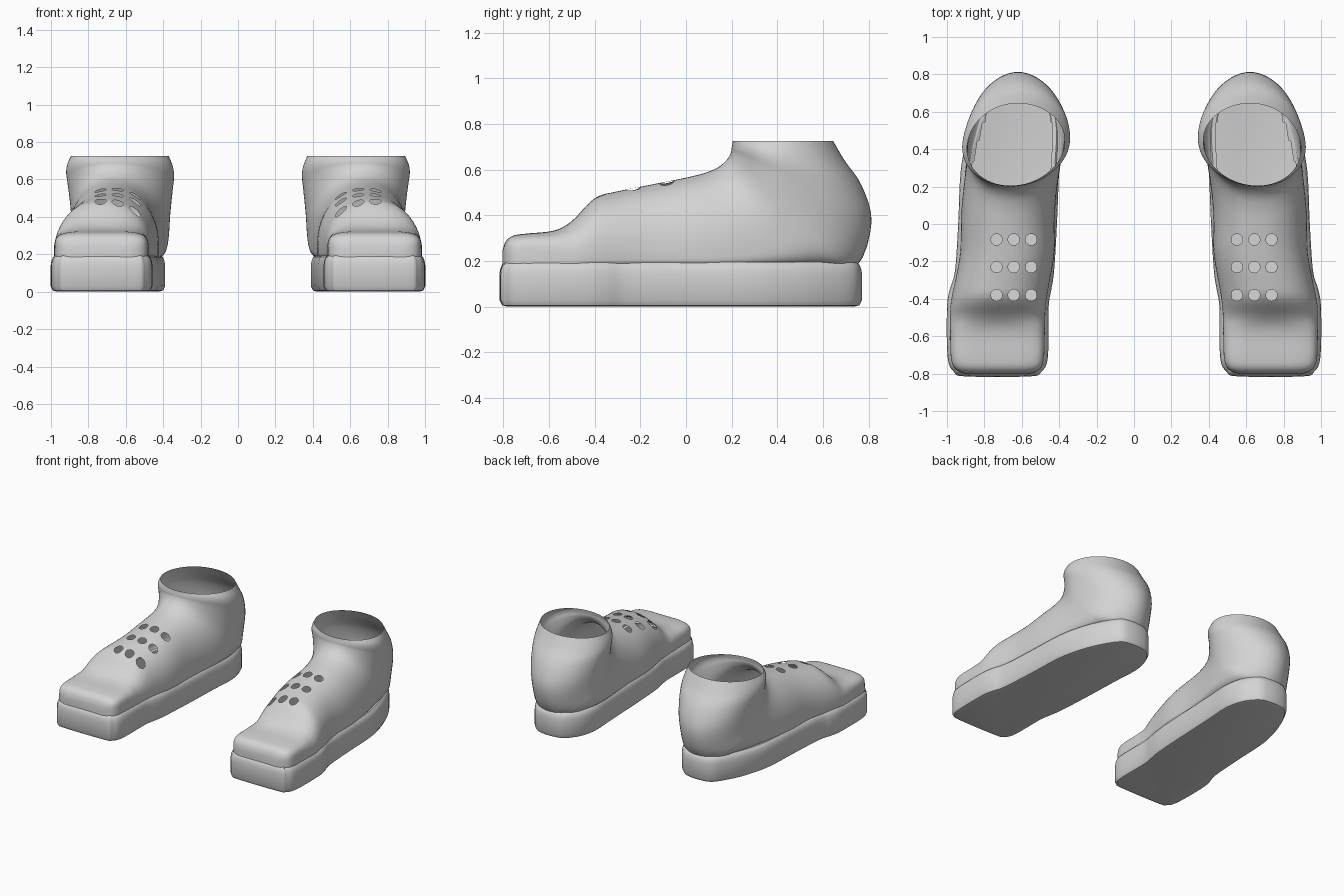
import bpy, bmesh, math
from mathutils import Vector

if "Cube" in bpy.data.objects:
    bpy.data.objects.remove(bpy.data.objects["Cube"], do_unlink=True)

grey = bpy.data.materials.new("plain_grey")
grey.use_nodes = True
tone = (0.66, 0.66, 0.66, 1)
grey.diffuse_color = tone
grey.node_tree.nodes["Principled BSDF"].inputs["Base Color"].default_value = tone


def spline(keys, steps, closed=False):
    """Catmull-Rom curve through tuples of any length."""
    n, out = len(keys), []
    pick = (lambda i: keys[i % n]) if closed else (lambda i: keys[max(0, min(n - 1, i))])
    for i in range(n if closed else n - 1):
        quads = list(zip(pick(i - 1), pick(i), pick(i + 1), pick(i + 2)))
        for k in range(steps):
            t = k / steps
            out.append([b + t * ((c - a) / 2 + t * ((a - 2.5 * b + 2 * c - d / 2)
                        + t * (1.5 * (b - c) + (d - a) / 2))) for a, b, c, d in quads])
    if not closed:
        out.append(list(keys[-1]))
    return out


def smooth(t):
    t = max(0, min(1, t))
    return t * t * (3 - 2 * t)


def power(v, e):
    return math.copysign(abs(v) ** e, v)


def loft(bm, rings):
    rows = [[bm.verts.new(p) for p in ring] for ring in rings]
    for r, s in zip(rows, rows[1:]):
        for i in range(len(r)):
            j = (i + 1) % len(r)
            bm.faces.new((r[i], r[j], s[j], s[i]))
    bm.faces.new(rows[0])
    bmesh.ops.recalc_face_normals(bm, faces=bm.faces)


def finish(bm, name):
    mesh = bpy.data.meshes.new(name)
    bm.to_mesh(mesh)
    bm.free()
    mesh.materials.append(grey)
    ob = bpy.data.objects.new(name, mesh)
    bpy.context.collection.objects.link(ob)
    bpy.ops.object.select_all(action='DESELECT')
    ob.select_set(True)
    bpy.context.view_layer.objects.active = ob
    bpy.ops.object.shade_smooth_by_angle(angle=math.radians(45))


# Upper sections fan from upright at the toe to level at the ankle:
# top y, top z, bottom y, bottom z, half width, top roundness, bottom roundness, widest at
SECTIONS = [
    (-.803, .25, -.803, .17, .16, 5, 6, .2),
    (-.79, .285, -.79, .17, .205, 5, 6, .2),
    (-.76, .31, -.76, .17, .237, 5, 6, .2),
    (-.7, .32, -.7, .17, .25, 5, 6, .2),
    (-.58, .333, -.58, .17, .253, 4, 6, .2),
    (-.5, .375, -.5, .17, .255, 2.6, 6, .2),
    (-.4, .475, -.4, .17, .255, 2.2, 6, .2),
    (-.3, .505, -.3, .17, .253, 2.2, 6, .2),
    (-.15, .535, -.12, .17, .252, 2.2, 6, .2),
    (0, .565, .15, .17, .25, 2.2, 6, .2),
    (.08, .585, .4, .17, .252, 2.1, 5, .28),
    (.14, .61, .6, .17, .256, 2, 3.6, .42),
    (.18, .645, .75, .18, .264, 2, 2.2, .56),
    (.197, .675, .813, .37, .278, 2, 1.9, .61),
    (.2, .695, .77, .53, .287, 2, 1.9, .59),
    (.203, .71, .695, .64, .28, 2, 2, .55),
    (.205, .725, .645, .725, .26, 2, 2, .5),
]
# Sole plan: y, outer x, inner x
PLAN = [
    (-.815, .9, .56), (-.79, .963, .495), (-.71, .997, .46), (-.45, 1, .457),
    (-.35, .985, .442), (-.25, .957, .427), (0, .94, .412), (.3, .925, .4),
    (.5, .877, .39), (.64, .815, .42), (.74, .745, .495), (.768, .67, .575),
]
# Sole wall: inset, z
WALL = [(.035, 0), (.012, .006), (0, .03), (0, .14), (.004, .165), (.012, .185),
        (.024, .195), (.045, .192)]


def centre_x(y):
    return .73 - .055 * smooth((y + .5) / .4) - .055 * smooth(y / .6)


def upper_ring(section, side, count=64):
    ty, tz, by, bz, half, n_top, n_low, widest = section
    ring = []
    for i in range(count):
        a = math.tau * i / count
        n = n_top if math.sin(a) >= 0 else n_low
        u, v = power(math.cos(a), 2 / n), power(math.sin(a), 2 / n)
        t = widest + v * ((1 - widest) if v > 0 else widest)
        y = by + (ty - by) * t
        ring.append((side * (centre_x(y) + half * u), y, bz + (tz - bz) * t))
    return ring


def cut_hole(bm, x, y, radius=.03, sides=14):
    """Clip nearby top faces to a round prism and remove what is inside."""
    centre = Vector((x, y, 0))
    faces = [f for f in bm.faces if f.normal.z > .2
             and (f.calc_center_median().xy - centre.xy).length < .1]
    for k in range(sides):
        a = math.tau * k / sides
        out = Vector((math.cos(a), math.sin(a), 0))
        edge = centre + out * radius
        geom = faces + list({e for f in faces for e in f.edges}) \
            + list({v for f in faces for v in f.verts})
        res = bmesh.ops.bisect_plane(bm, geom=geom, dist=1e-6, plane_co=edge, plane_no=out)
        cut = {g for g in res["geom"] if isinstance(g, bmesh.types.BMFace)}
        faces = [f for f in cut if (f.calc_center_median() - edge).dot(out) < 0]
    bmesh.ops.delete(bm, geom=faces, context='FACES')


def build_upper(name, side):
    bm = bmesh.new()
    loft(bm, [upper_ring(s, side) for s in spline(SECTIONS, 4)])
    # Open underside, hidden within the sole
    under = [f for f in bm.faces if f.calc_center_median().z < .182 and f.normal.z < -.2]
    bmesh.ops.delete(bm, geom=under, context='FACES')
    # Lace holes
    for x in (.735, .643, .55):
        for y in (-.083, -.23, -.38):
            cut_hole(bm, side * x, y)
    finish(bm, name)


def build_sole(name, side):
    outline = [(o, y) for y, o, i in PLAN] + [(i, y) for y, o, i in reversed(PLAN)]
    pts = [Vector(p) for p in spline(outline, 4, True)]
    rings = []
    for inset, z in WALL:
        ring = []
        for k, p in enumerate(pts):
            d = (pts[(k + 1) % len(pts)] - pts[k - 1]).normalized()
            q = p + Vector((-d.y, d.x)) * inset
            ring.append((side * q.x, q.y, z))
        rings.append(ring)
    bm = bmesh.new()
    loft(bm, rings)
    finish(bm, name)


for label, side in (("left", 1), ("right", -1)):
    build_upper(label + "_shoe_upper", side)
    build_sole(label + "_shoe_sole", side)
